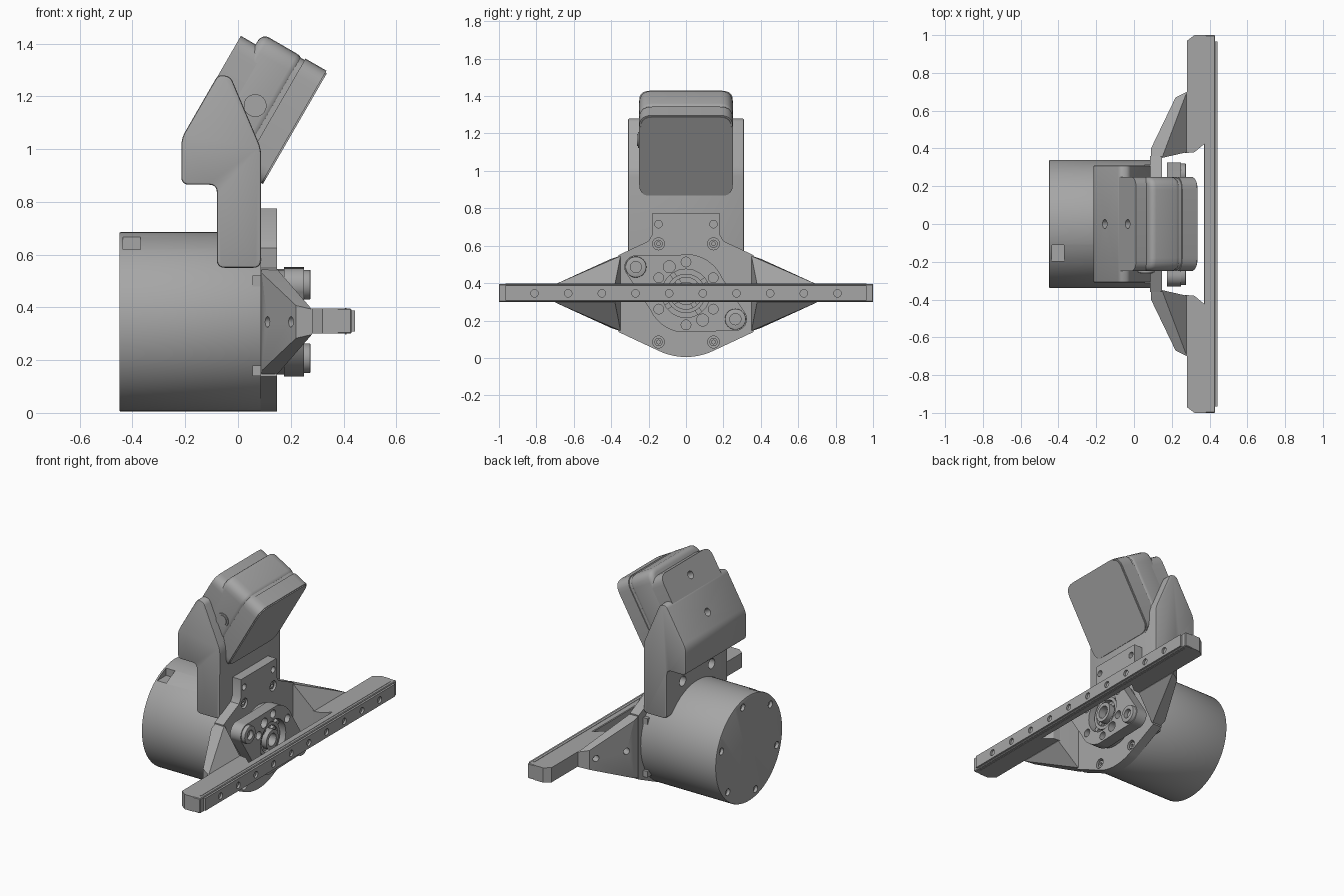
import bpy, bmesh
from math import radians, cos, sin, pi
from mathutils import Vector, Matrix

cube = bpy.data.objects.get("Cube")
if cube:
    bpy.data.objects.remove(cube)

grey = bpy.data.materials.new("plain grey")
grey.use_nodes = True
TONE = (0.38, 0.38, 0.38, 1)
grey.diffuse_color = TONE
grey.node_tree.nodes["Principled BSDF"].inputs["Base Color"].default_value = TONE

AXIS_Z = 0.345                        # height of the motor axis
TILT = Matrix.Rotation(radians(30), 4, 'Y')
X = Vector((1, 0, 0))


def finish(name, bm, bevel=0, segs=2, matrix=None):
    """Turn a bmesh into a shaded object, with an optional edge bevel."""
    bmesh.ops.recalc_face_normals(bm, faces=bm.faces)
    if bevel:
        edges = [e for e in bm.edges if e.calc_face_angle(0) > radians(35)]
        bmesh.ops.bevel(bm, geom=edges, offset=bevel, segments=segs,
                        affect='EDGES', profile=0.5, clamp_overlap=True)
    if matrix:
        bm.transform(matrix)
    mesh = bpy.data.meshes.new(name)
    bm.to_mesh(mesh)
    bm.free()
    mesh.materials.append(grey)
    ob = bpy.data.objects.new(name, mesh)
    bpy.context.collection.objects.link(ob)
    smooth(ob)
    return ob


def smooth(ob):
    bpy.ops.object.select_all(action='DESELECT')
    ob.select_set(True)
    bpy.context.view_layer.objects.active = ob
    bpy.ops.object.shade_smooth_by_angle(angle=radians(30))


def rounded(pts, r, n=5):
    """Round every corner of a closed 2D outline."""
    out = []
    for i, p in enumerate(pts):
        p = Vector(p)
        a, b = Vector(pts[i - 1]) - p, Vector(pts[(i + 1) % len(pts)]) - p
        ra = min(r, a.length * 0.45, b.length * 0.45)
        s, e = p + a.normalized() * ra, p + b.normalized() * ra
        for k in range(n + 1):
            t = k / n
            out.append(s * (1 - t) ** 2 + p * 2 * t * (1 - t) + e * t * t)
    return out


def prism(name, pts, lo, hi, axis, **kw):
    """Extrude a 2D outline along x (y, z), y (x, z) or z (x, y)."""
    place = {'x': lambda p: (lo, p[0], p[1]), 'y': lambda p: (p[0], lo, p[1]),
             'z': lambda p: (p[0], p[1], lo)}[axis]
    bm = bmesh.new()
    face = bm.faces.new([bm.verts.new(place(p)) for p in pts])
    new = bmesh.ops.extrude_face_region(bm, geom=[face])["geom"]
    step = Vector([hi - lo if axis == c else 0 for c in "xyz"])
    bmesh.ops.translate(bm, vec=step, verts=[v for v in new if isinstance(v, bmesh.types.BMVert)])
    return finish(name, bm, **kw)


def box(name, x, y, z, **kw):
    return prism(name, [(x[0], y[0]), (x[1], y[0]), (x[1], y[1]), (x[0], y[1])], z[0], z[1], 'z', **kw)


def circle(cy, cz, r, n=32, start=0, end=2 * pi):
    return [(cy + r * cos(start + (end - start) * k / n),
             cz + r * sin(start + (end - start) * k / n)) for k in range(n)]


def disc(name, y, z, r, lo, hi, n=32, **kw):
    return prism(name, circle(y, z, r, n), lo, hi, 'x', **kw)


def subtract(ob, cutter):
    cutter.hide_render = True
    mod = ob.modifiers.new("cut", 'BOOLEAN')
    mod.object, mod.solver = cutter, 'EXACT'
    bpy.context.view_layer.objects.active = ob
    bpy.ops.object.modifier_apply(modifier=mod.name)
    bpy.data.objects.remove(cutter)
    smooth(ob)


def drill(ob, holes):
    """Bore round holes: each is (surface point, direction, radius, depth)."""
    bm = bmesh.new()
    for p, d, r, depth in holes:
        d = Vector(d).normalized()
        m = Matrix.Translation(Vector(p) + d * (depth - 0.02) / 2) @ d.to_track_quat('Z', 'Y').to_matrix().to_4x4()
        bmesh.ops.create_cone(bm, cap_ends=True, segments=20, radius1=r, radius2=r,
                              depth=depth + 0.02, matrix=m)
    subtract(ob, finish("drill_cutter", bm))


def hull(name, pts):
    bm = bmesh.new()
    for p in pts:
        bm.verts.new(p)
    res = bmesh.ops.convex_hull(bm, input=bm.verts)
    loose = {v for v in res["geom_interior"] if isinstance(v, bmesh.types.BMVert)}
    bmesh.ops.delete(bm, geom=list(loose), context='VERTS')
    bmesh.ops.dissolve_limit(bm, angle_limit=0.01, verts=bm.verts, edges=bm.edges)
    return finish(name, bm)


# Motor drum with rim screws and slots
motor = disc("motor_drum", 0, AXIS_Z, 0.34, -0.45, 0.09, 96, bevel=0.006)
drill(motor, [((-0.45, y, z), X, 0.022, 0.02) for y, z in circle(0, AXIS_Z, 0.295, 6, 0.3, 0.3 + 2 * pi)])
for y0, y1 in ((0.27, 0.36), (-0.25, -0.11), (-0.36, -0.27)):
    zz = (0.62, 0.72) if y0 == -0.25 else (0.58, 0.67)
    slot = box("slot_cutter", (-0.435, -0.37), (y0, y1), zz)
    subtract(motor, slot)
for s in (-1, 1):
    for dz in (-0.185, 0.155):
        y = sorted((s * 0.25, s * 0.315))
        box("motor_clip", (0.055, 0.1), y, (AXIS_Z + dz - 0.02, AXIS_Z + dz + 0.02))

# Front mounting plate with raised tab
arc = circle(0, AXIS_Z, 0.34, 24, radians(-116), radians(-64))
plate_outline = arc + [(0.36, 0.138), (0.36, 0.55), (0.2, 0.625), (0.18, 0.66), (0.18, 0.775),
                       (-0.18, 0.775), (-0.18, 0.66), (-0.2, 0.625), (-0.36, 0.55), (-0.36, 0.138)]
plate = prism("mounting_plate", plate_outline, 0.085, 0.148, 'x')
drill(plate, [((0.148, s * 0.147, z), -X, r, 0.04)
              for s in (-1, 1) for z, r in ((0.715, 0.02), (0.61, 0.032), (0.085, 0.032))])
for s in (-1, 1):
    for z in (0.61, 0.085):
        screw = disc("plate_screw", s * 0.147, z, 0.022, 0.1, 0.14, 20)
        drill(screw, [((0.14, s * 0.147, z), -X, 0.01, 0.02)])

# Tapered arms and the bar supports they carry
arm_shape = [(0.09, 0.34, 0.205), (0.09, 0.4, 0.185), (0.22, 0.67, 0.062), (0.28, 0.70, 0.048),
             (0.148, 0.35, 0.2), (0.18, 0.36, 0.145), (0.18, 0.48, 0.145), (0.28, 0.38, 0.048)]
for s, side in ((1, "left"), (-1, "right")):
    arm = hull(side + "_arm", [(x, s * y, AXIS_Z + k * h) for x, y, h in arm_shape for k in (-1, 1)])
    drill(arm, [((x, s * y, AXIS_Z), (0.9, -s * 0.434, 0), 0.02, 0.05) for x, y in ((0.112, 0.445), (0.2, 0.63))])
    prism(side + "_bar_support", [(x, s * y) for x, y in (
        (0.27, 0.375), (0.32, 0.38), (0.38, 0.43), (0.38, 1), (0.32, 1), (0.28, 0.97), (0.28, 0.70), (0.25, 0.67))],
        0.30, 0.395, 'z')

# Long sensor bar with inset strip
box("cross_bar", (0.37, 0.43), (-1, 1), (0.30, 0.395), bevel=0.004, segs=1)
strip = box("bar_strip", (0.42, 0.443), (-0.965, 0.965), (0.308, 0.388))
drill(strip, [((0.443, -0.81 + 0.18 * i, AXIS_Z), -X, 0.02, 0.018) for i in range(10)])
for z in (0.30, 0.395):
    box("bar_seam", (0.406, 0.412), (-0.965, 0.965), (z - 0.002, z + 0.002))

# Output hub: lozenge flange, pocket, lugs and spindle
LUGS = ((-0.268, 0.486), (0.264, 0.207))
rim = []
for (y, z), a in (((0, AXIS_Z), -155), (LUGS[1], -95), ((0, AXIS_Z), 25), (LUGS[0], 85)):
    r, span = (0.21, 60) if y == 0 else (0.062, 130)
    rim += circle(y, z, r, 16, radians(a), radians(a + span))
flange = prism("hub_flange", rim, 0.175, 0.25, 'x')
ring_holes = [((0.25, y, z), -X, 0.026, 0.04) for y, z in
              circle(0, AXIS_Z, 0.168, 6, radians(30), radians(390))]
wide_holes = [((0.25, y, z), -X, 0.032, 0.05) for y, z in
              circle(0, AXIS_Z, 0.168, 2, radians(122), radians(482))]
drill(flange, ring_holes + wide_holes)
drill(flange, [((0.25, 0, AXIS_Z), -X, 0.13, 0.055)])
disc("hub_base", 0, AXIS_Z, 0.2, 0.14, 0.18)
for name, r, bore, top in (("hub_ring", 0.105, 0.085, 0.225), ("hub_spindle", 0.062, 0.04, 0.245)):
    ring = disc(name, 0, AXIS_Z, r, 0.17, top, 40)
    drill(ring, [((top, 0, AXIS_Z), -X, bore, 0.05)])
for k in range(4):
    spoke = Matrix.Translation((0, 0, AXIS_Z)) @ Matrix.Rotation(radians(35 + 90 * k), 4, 'X')
    box("hub_spoke", (0.17, 0.215), (0.055, 0.135), (-0.014, 0.014), matrix=spoke)
for y, z in LUGS:
    lug = disc("hub_lug", y, z, 0.056, 0.178, 0.275, bevel=0.004)
    drill(lug, [((0.275, y, z), -X, 0.03, 0.03)])

# Tilted head bracket with back tongue
side_outline = [(-0.08, 0.55), (0.087, 0.55), (0.088, 1.0), (-0.028, 1.275), (-0.075, 1.2825),
                (-0.215, 1.04), (-0.215, 0.865), (-0.08, 0.865)]
bracket = prism("head_bracket", rounded(side_outline, 0.03), -0.31, 0.31, 'y', bevel=0.008)
tongue = prism("bracket_tongue", rounded([(-0.25, 0.85), (0.25, 0.85), (0.25, 1.243), (-0.25, 1.243)], 0.06),
               -0.705, -0.6, 'x', matrix=TILT)
inward = TILT @ X
back_holes = [((x, 0, z), inward, 0.024, 0.05) for x, z in ((-0.155, 1.144), (-0.035, 1.352))]
drill(tongue, back_holes)
drill(bracket, back_holes[:1] + [((-0.08, s * 0.147, 0.735), X, 0.032, 0.06) for s in (-1, 1)])

# Tilted camera head: two shells, seam, front window and side button


def head_part(name, half, lo, hi, r, **kw):
    u0, u1 = 1.041 - half, 1.041 + half
    outline = rounded([(-half, u0), (half, u0), (half, u1), (-half, u1)], r)
    return prism(name, outline, lo, hi, 'x', matrix=TILT, **kw)


rear = head_part("head_rear_shell", 0.25, -0.64, -0.456, 0.07, bevel=0.03, segs=4)
head_part("head_seam", 0.244, -0.47, -0.44, 0.065)
head_part("head_front_shell", 0.25, -0.45, -0.358, 0.07)
head_part("head_window", 0.242, -0.36, -0.352, 0.062)
prism("head_button_ring", circle(0.065, 1.165, 0.043), -0.256, -0.24, 'y')
prism("head_button", circle(0.065, 1.165, 0.033), -0.261, -0.24, 'y')
